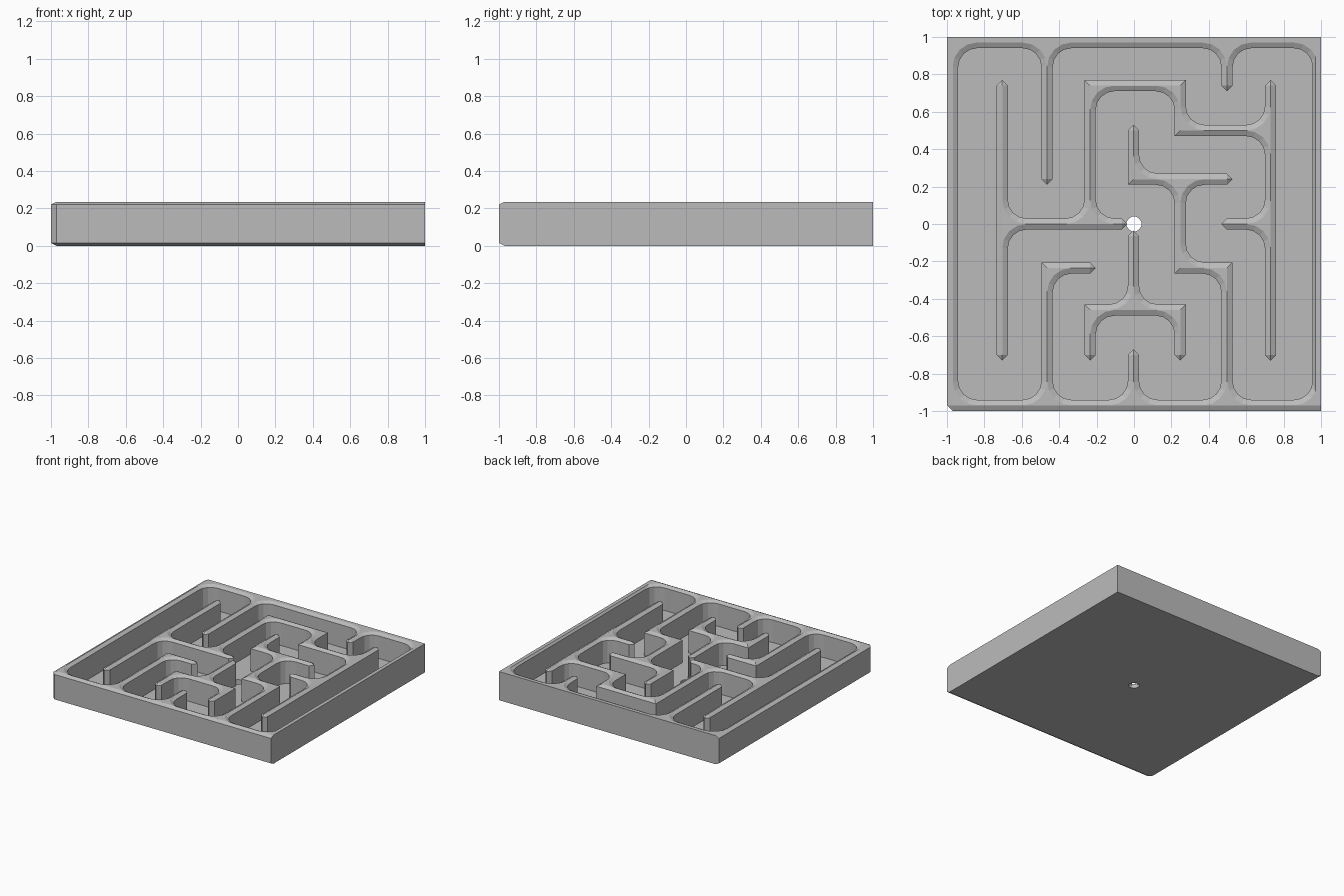
import bpy, bmesh, math

cube = bpy.data.objects.get("Cube")
if cube:
    bpy.data.objects.remove(cube, do_unlink=True)

W = 0.03          # half wall width
FLOOR, LOW, TOP = 0.035, 0.22, 0.235
FILLET = 0.1

grey = bpy.data.materials.new("plain grey")
grey.use_nodes = True
grey.diffuse_color = (0.5, 0.5, 0.5, 1)
grey.node_tree.nodes["Principled BSDF"].inputs["Base Color"].default_value = (0.5, 0.5, 0.5, 1)


def add_loops(bm, loops):
    """Skin a stack of equal-length point loops and cap both ends."""
    rings = [[bm.verts.new(p) for p in loop] for loop in loops]
    n = len(rings[0])
    for a, b in zip(rings, rings[1:]):
        for i in range(n):
            j = (i + 1) % n
            bm.faces.new((a[i], a[j], b[j], b[i]))
    bm.faces.new(rings[0][::-1])
    bm.faces.new(rings[-1])


def finish(bm, name):
    bmesh.ops.recalc_face_normals(bm, faces=bm.faces)
    mesh = bpy.data.meshes.new(name)
    bm.to_mesh(mesh)
    bm.free()
    mesh.materials.append(grey)
    obj = bpy.data.objects.new(name, mesh)
    bpy.context.collection.objects.link(obj)
    return obj


def outline(lo, hi_x, hi_y, cut, z):
    """Rectangle with its front left corner cut off."""
    return [(lo + cut, lo, z), (hi_x, lo, z), (hi_x, hi_y, z), (lo, hi_y, z), (lo, lo + cut, z)]


# Tray with rim: outer skin, sloped rim top, inner wall, floor
bm = bmesh.new()
add_loops(bm, [
    outline(-0.97, 1, 1, 0.001, 0),
    outline(-1, 1, 1, W, 0.015),
    outline(-1, 1, 1, W, LOW),
    outline(-0.97, 1, 1, 0.001, TOP),
    outline(-0.969, 0.97, 0.97, 0.001, TOP),
    outline(-0.94, 0.955, 0.94, 0.001, LOW),
    outline(-0.94, 0.955, 0.94, 0.001, FLOOR)])
tray = finish(bm, "tray")

# Round hole through the middle of the floor
bpy.ops.mesh.primitive_cylinder_add(vertices=24, radius=0.04, depth=1)
cutter = bpy.context.object
cutter.name = "hole_cutter"
cutter.hide_render = True
cut = tray.modifiers.new("hole", "BOOLEAN")
cut.operation = "DIFFERENCE"
cut.solver = "EXACT"
cut.object = cutter
bpy.context.view_layer.objects.active = tray
bpy.ops.object.modifier_apply(modifier=cut.name)
bpy.data.objects.remove(cutter, do_unlink=True)

# Grid line positions for nodes -4 to 4
XS = [-0.97, -0.705, -0.465, -0.235, -0.003, 0.247, 0.497, 0.73, 0.985]
YS = [-0.97, -0.7, -0.46, -0.235, 0, 0.24, 0.5, 0.74, 0.97]

# Walls as (line, from, to) in grid nodes
UPRIGHT = [(-3, -3, 3), (-2, 1, 4), (-2, -4, -1), (-1, 0, 3), (-1, -3, -2), (0, 1, 2),
           (0, -2, 0), (0, -4, -3), (1, 2, 3), (1, -1, 1), (1, -3, -2), (2, 3, 4),
           (2, -4, -1), (3, -3, 3)]
ACROSS = [(3, -1, 1), (2, 1, 3), (1, 0, 2), (0, -3, 0), (0, 2, 3), (-1, -2, -1),
          (-1, 1, 2), (-2, -1, 1)]
RIM = [(-4, -4, 4), (4, -4, 4)]


def add_wall(bm, line, a, b, swap):
    """Thin wall with a ridged top and pointed ends."""
    def ring(half, tip, z):
        pts = [(line - half, a), (line, a - tip), (line + half, a),
               (line + half, b), (line, b + tip), (line - half, b)]
        return [(v, u, z) if swap else (u, v, z) for u, v in pts]
    add_loops(bm, [ring(W, W, 0.02), ring(W, W, LOW), ring(0.001, 0.001, TOP)])


def hole_gap(node, pos):
    return -0.065 if node == 0 else pos


bm = bmesh.new()
for line, a, b in UPRIGHT:
    end = hole_gap(b, YS[b + 4]) if line == 0 else YS[b + 4]
    add_wall(bm, XS[line + 4], YS[a + 4], end, False)
for line, a, b in ACROSS:
    end = hole_gap(b, XS[b + 4]) if line == 0 else XS[b + 4]
    add_wall(bm, YS[line + 4], XS[a + 4], end, True)
finish(bm, "maze_walls")

# Directions in which walls leave each node
links = {}
for walls, swap in ((UPRIGHT + RIM, False), (ACROSS + RIM, True)):
    for line, a, b in walls:
        for k in range(a, b + 1):
            node = (k, line) if swap else (line, k)
            for step, ok in ((1, k < b), (-1, k > a)):
                if ok:
                    links.setdefault(node, set()).add((step, 0) if swap else (0, step))


def add_fillet(bm, x, y, sx, sy):
    """Rounded fill in the angle between two walls."""
    reach = W + FILLET
    def ring(radius, z):
        pts = [(0, 0)]
        for i in range(5):
            t = math.radians(270 - 90 * i / 4)
            pts.append((reach + radius * math.cos(t), reach + radius * math.sin(t)))
        return [(x + sx * u, y + sy * v, z) for u, v in pts]
    add_loops(bm, [ring(FILLET, 0.02), ring(FILLET, LOW), ring(FILLET + W, TOP)])


fillets, posts = bmesh.new(), bmesh.new()
for (i, j), dirs in links.items():
    if (i, j) == (0, 0):
        continue
    x, y = XS[i + 4], YS[j + 4]
    corner = False
    for sx in (-1, 1):
        for sy in (-1, 1):
            if (sx, 0) in dirs and (0, sy) in dirs:
                add_fillet(fillets, x, y, sx, sy)
                corner = True
    # Square post that fills the outside of a wall corner
    if corner and max(abs(i), abs(j)) < 4:
        def square(h, z):
            return [(x - h, y - h, z), (x + h, y - h, z), (x + h, y + h, z), (x - h, y + h, z)]
        add_loops(posts, [square(W, 0.02), square(W, LOW), square(0.001, TOP)])
finish(fillets, "corner_fillets")
finish(posts, "corner_posts")
